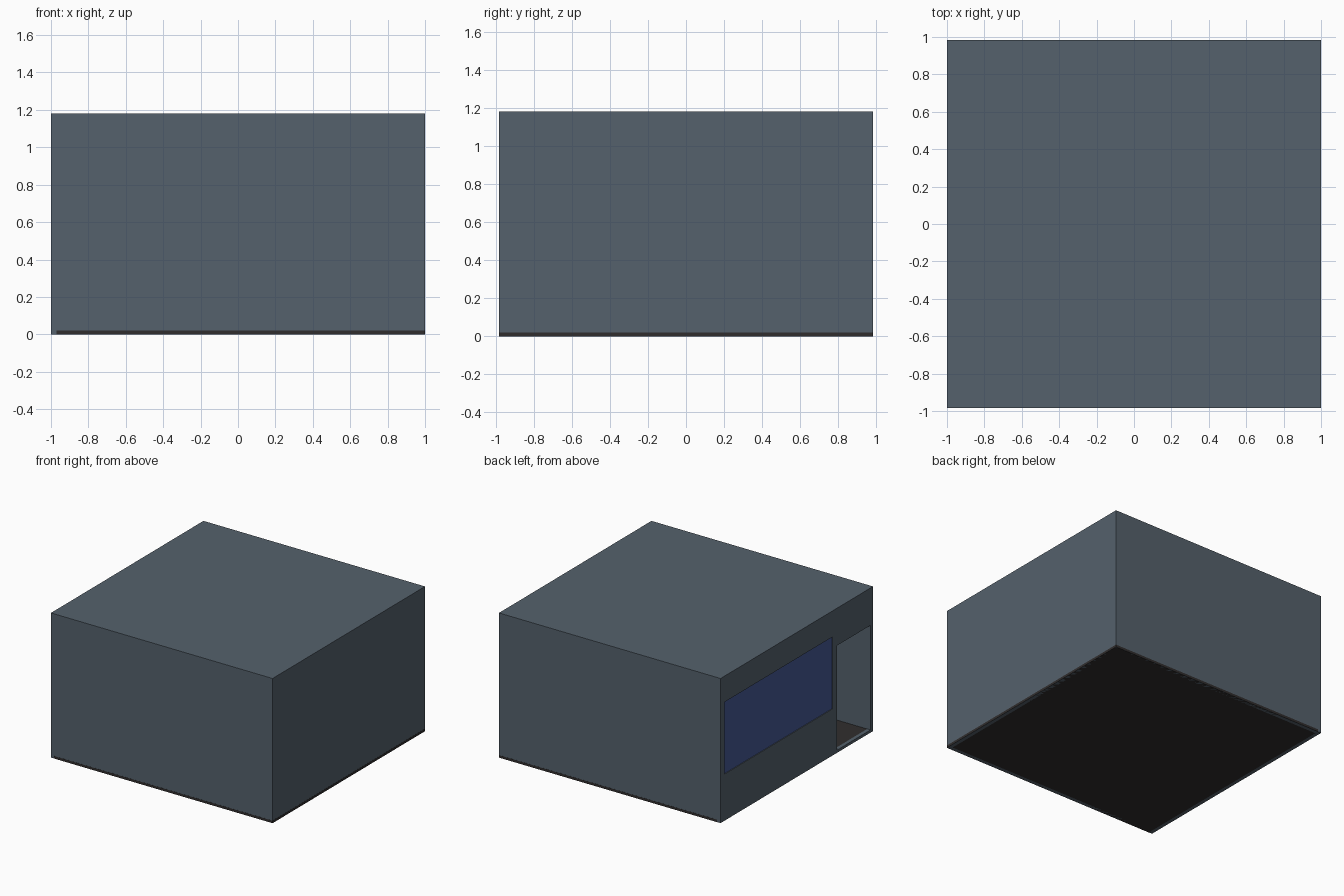
import bpy

if "Cube" in bpy.data.objects:
    bpy.data.objects.remove(bpy.data.objects["Cube"])

HX, HY, H, T = 1.0, 0.983, 1.18, 0.03   # half width, half depth, height, wall thickness


def material(name, colour):
    m = bpy.data.materials.new(name)
    m.diffuse_color = (*colour, 1)
    m.use_nodes = True
    m.node_tree.nodes["Principled BSDF"].inputs["Base Color"].default_value = m.diffuse_color
    return m


def box(name, lo, hi, mat=None):
    bpy.ops.mesh.primitive_cube_add(size=1, location=[(a + b) / 2 for a, b in zip(lo, hi)])
    ob = bpy.context.object
    ob.name = name
    ob.scale = [b - a for a, b in zip(lo, hi)]
    bpy.ops.object.transform_apply(location=False, rotation=False, scale=True)
    if mat:
        ob.data.materials.append(mat)
    return ob


def cut(target, name, lo, hi):
    cutter = box(name, lo, hi)
    cutter.hide_render = True
    cutter.display_type = 'WIRE'
    mod = target.modifiers.new(name, 'BOOLEAN')
    mod.operation = 'DIFFERENCE'
    mod.solver = 'EXACT'
    mod.object = cutter


wall = material("slate", (0.09, 0.12, 0.15))
dark = material("dark_floor", (0.03, 0.027, 0.027))
blue = material("blue_glass", (0.06, 0.10, 0.30))

# Hollow shell: walls and roof, open underneath
shell = box("walls_and_roof", (-HX, -HY, 0), (HX, HY, H), wall)
cut(shell, "room_cutter", (-HX + T, -HY + T, -0.1), (HX - T, HY - T, H - T))

# Openings in the left wall
cut(shell, "door_cutter", (-HX - 0.1, -HY + T + 0.002, 0.022), (-HX + 0.1, -0.52, 0.875))
cut(shell, "window_cutter", (-HX - 0.1, -0.46, 0.38), (-HX + 0.1, 0.93, 0.968))

# Floor slab, showing at the foot of the front, back and right walls
box("floor", (-HX + T, -HY - 0.001, -0.0), (HX + 0.001, HY + 0.001, 0.02), dark)

# Window pane set just inside the outer face
box("window_pane", (-HX + 0.006, -0.46, 0.38), (-HX + 0.024, 0.93, 0.968), blue)
